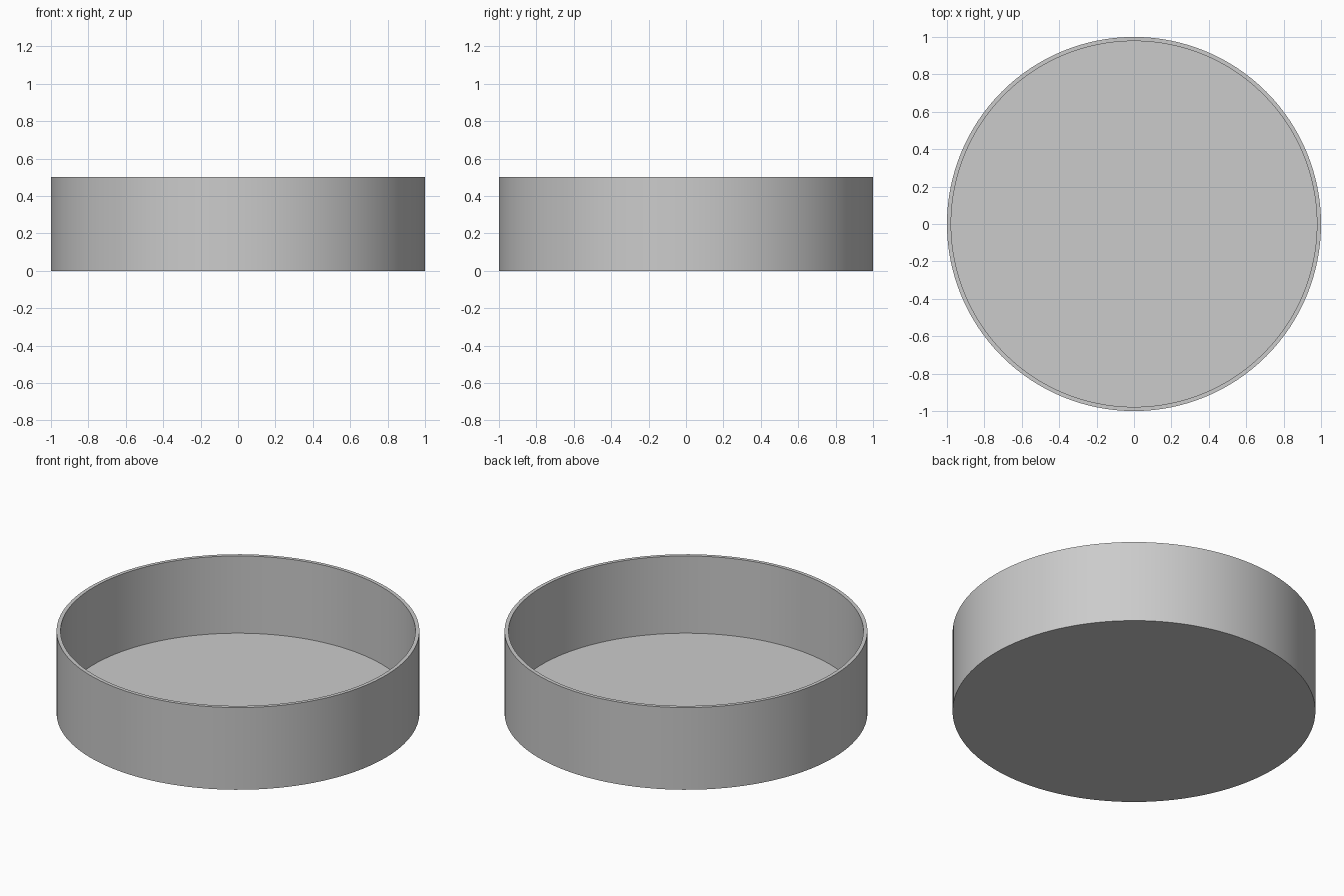
import bpy, bmesh
from math import radians, tau

if "Cube" in bpy.data.objects:
    bpy.data.objects.remove(bpy.data.objects["Cube"])

# Dish cross-section (radius, height), revolved about z
R, H, WALL, FLOOR = 1.0, 0.5, 0.022, 0.03
profile = [(0, 0), (R, 0), (R, H), (R - WALL, H), (R - WALL, FLOOR), (0, FLOOR)]

bm = bmesh.new()
verts = [bm.verts.new((r, 0, z)) for r, z in profile]
edges = [bm.edges.new(pair) for pair in zip(verts, verts[1:])]
bmesh.ops.spin(bm, geom=verts + edges, cent=(0, 0, 0), axis=(0, 0, 1),
               angle=tau, steps=128, use_merge=True)
bmesh.ops.remove_doubles(bm, verts=bm.verts, dist=1e-5)
bmesh.ops.recalc_face_normals(bm, faces=bm.faces)

# Open round dish
mesh = bpy.data.meshes.new("round_dish")
bm.to_mesh(mesh)
bm.free()
dish = bpy.data.objects.new("round_dish", mesh)
bpy.context.collection.objects.link(dish)
bpy.context.view_layer.objects.active = dish
dish.select_set(True)
bpy.ops.object.shade_smooth_by_angle(angle=radians(30))
